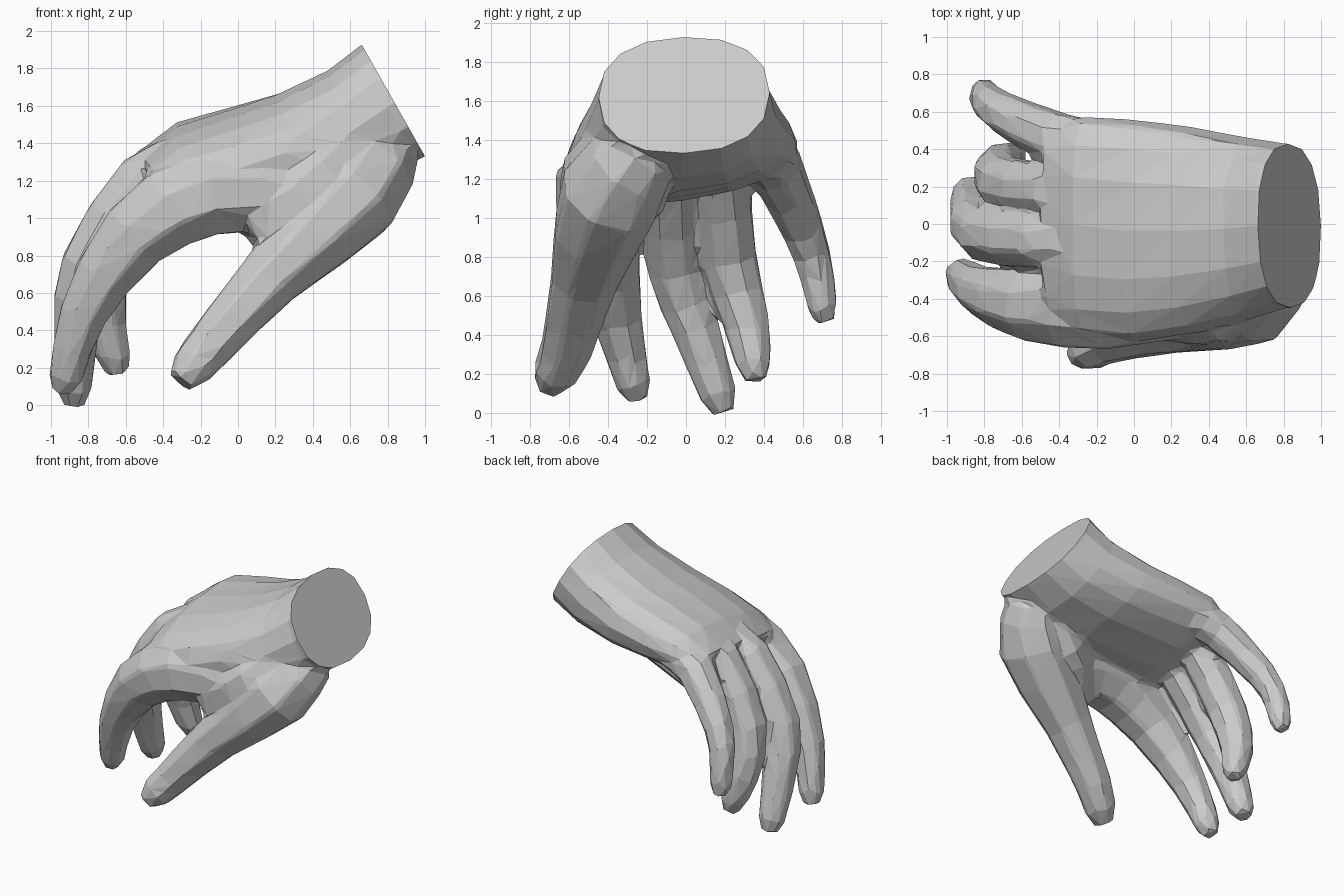
import bpy, bmesh, math
from mathutils import Vector

if "Cube" in bpy.data.objects:
    bpy.data.objects.remove(bpy.data.objects["Cube"])


def loft(name, rings):
    """Skin a list of equal-length rings and cap both ends."""
    bm = bmesh.new()
    loops = [[bm.verts.new(p) for p in ring] for ring in rings]
    n = len(loops[0])
    for a, b in zip(loops, loops[1:]):
        for i in range(n):
            j = (i + 1) % n
            bm.faces.new((a[i], a[j], b[j], b[i]))
    bm.faces.new(loops[0])
    bm.faces.new(loops[-1])
    bmesh.ops.recalc_face_normals(bm, faces=bm.faces)
    mesh = bpy.data.meshes.new(name)
    bm.to_mesh(mesh)
    bm.free()
    ob = bpy.data.objects.new(name, mesh)
    bpy.context.collection.objects.link(ob)
    return ob


def refine(path):
    """Add a curved midpoint between stations and a narrowed tip at the end."""
    p = [Vector(s) for s in path]
    last = len(p) - 1
    out = []
    for i in range(last):
        a, b, c, d = p[max(i - 1, 0)], p[i], p[i + 1], p[min(i + 2, last)]
        out += [b, (b + c) * 0.5625 - (a + d) * 0.0625]
    out.append(p[last])
    way = (p[last].xyz - p[last - 1].xyz).normalized()
    r = p[last].w
    out.append(Vector((*(p[last].xyz + way * r), r * 0.6)))
    return out


def digit(name, path, sides=8):
    """Sweep an octagon along (x, y, z, radius) stations."""
    st = refine(path)
    rings = []
    for i, s in enumerate(st):
        t = (st[min(i + 1, len(st) - 1)].xyz - st[max(i - 1, 0)].xyz).normalized()
        side = Vector((0, 1, 0))
        side = (side - t * side.dot(t)).normalized()
        up = t.cross(side)
        angles = [2 * math.pi * (k + 0.5) / sides for k in range(sides)]
        rings.append([s.xyz + (side * math.cos(a) + up * math.sin(a)) * s.w * 1.08
                      for a in angles])
    return loft(name, rings)


def power(v):
    return math.copysign(abs(v) ** 0.85, v)


def palm_ring(top_x, top_z, low_x, low_z, y0, y1, sides=16):
    """Rounded section leaning from a top to a low point, rolled to one side."""
    tilt = 0.11 - 0.11 * top_x
    ring = []
    for k in range(sides):
        a = 2 * math.pi * k / sides
        y = (y0 + y1) / 2 + (y1 - y0) / 2 * power(math.cos(a))
        s = 0.5 + 0.5 * power(math.sin(a))
        ring.append((low_x + (top_x - low_x) * s, y,
                     low_z + (top_z - low_z) * s + tilt * y))
    return ring


# Palm, from beyond the wrist cut to the knuckles
hand = loft("hand", [
    palm_ring(0.78, 2.01, 1.12, 1.40, -0.44, 0.42),
    palm_ring(0.65, 1.92, 0.98, 1.32, -0.45, 0.43),
    palm_ring(0.48, 1.79, 0.76, 1.21, -0.51, 0.46),
    palm_ring(0.20, 1.66, 0.42, 1.14, -0.59, 0.52),
    palm_ring(-0.05, 1.58, 0.05, 1.11, -0.63, 0.56),
    palm_ring(-0.33, 1.49, -0.22, 1.09, -0.61, 0.58),
    palm_ring(-0.50, 1.35, -0.44, 1.14, -0.52, 0.52),
])

# Digits, each from inside the palm to the fingertip, and the thumb muscle
parts = [
    digit("thumb_muscle", [
        (0.74, -0.22, 1.42, 0.20), (0.45, -0.37, 1.17, 0.27), (0.22, -0.44, 1.03, 0.20)]),
    digit("thumb", [
        (0.80, -0.20, 1.37, 0.17), (0.62, -0.39, 1.12, 0.25), (0.19, -0.52, 0.70, 0.17),
        (-0.13, -0.61, 0.34, 0.13), (-0.24, -0.67, 0.21, 0.115)]),
    digit("index_finger", [
        (0.30, -0.40, 1.12, 0.19), (-0.15, -0.44, 1.14, 0.23), (-0.55, -0.43, 0.91, 0.19),
        (-0.83, -0.35, 0.48, 0.125), (-0.92, -0.27, 0.15, 0.09)]),
    digit("middle_finger", [
        (-0.26, -0.08, 1.31, 0.13), (-0.50, -0.08, 1.20, 0.155), (-0.80, -0.05, 0.75, 0.145),
        (-0.865, 0.06, 0.40, 0.12), (-0.875, 0.165, 0.09, 0.095)]),
    digit("ring_finger", [
        (-0.24, 0.19, 1.33, 0.12), (-0.43, 0.18, 1.27, 0.14), (-0.70, 0.22, 0.80, 0.14),
        (-0.715, 0.31, 0.46, 0.118), (-0.66, 0.345, 0.25, 0.09)]),
    digit("little_finger", [
        (-0.20, 0.42, 1.34, 0.13), (-0.42, 0.46, 1.26, 0.135), (-0.71, 0.60, 0.94, 0.105),
        (-0.785, 0.665, 0.73, 0.09), (-0.80, 0.70, 0.54, 0.078)]),
]


def apply(kind, **settings):
    mod = hand.modifiers.new(kind, kind)
    for key, value in settings.items():
        setattr(mod, key, value)
    bpy.ops.object.modifier_apply(modifier=mod.name)


# Fuse every digit with the palm into one skin
bpy.context.view_layer.objects.active = hand
for part in parts:
    apply('BOOLEAN', operation='UNION', solver='EXACT', object=part)
    bpy.data.objects.remove(part)

# Soften the joins, then reduce to broad flat facets
apply('REMESH', mode='VOXEL', voxel_size=0.02)
apply('SMOOTH', factor=0.5, iterations=10)
apply('DECIMATE', ratio=min(1, 700 / len(hand.data.polygons)))

# Flat wrist cut
bm = bmesh.new()
bm.from_mesh(hand.data)
cut = bmesh.ops.bisect_plane(bm, geom=bm.verts[:] + bm.edges[:] + bm.faces[:],
                             plane_co=(0.66, 0, 1.93), plane_no=(0.60, 0, 0.34),
                             clear_outer=True)
rim = [e for e in cut["geom_cut"] if isinstance(e, bmesh.types.BMEdge)]
bmesh.ops.holes_fill(bm, edges=rim)
for f in bm.faces:
    f.smooth = False
bm.to_mesh(hand.data)
bm.free()
